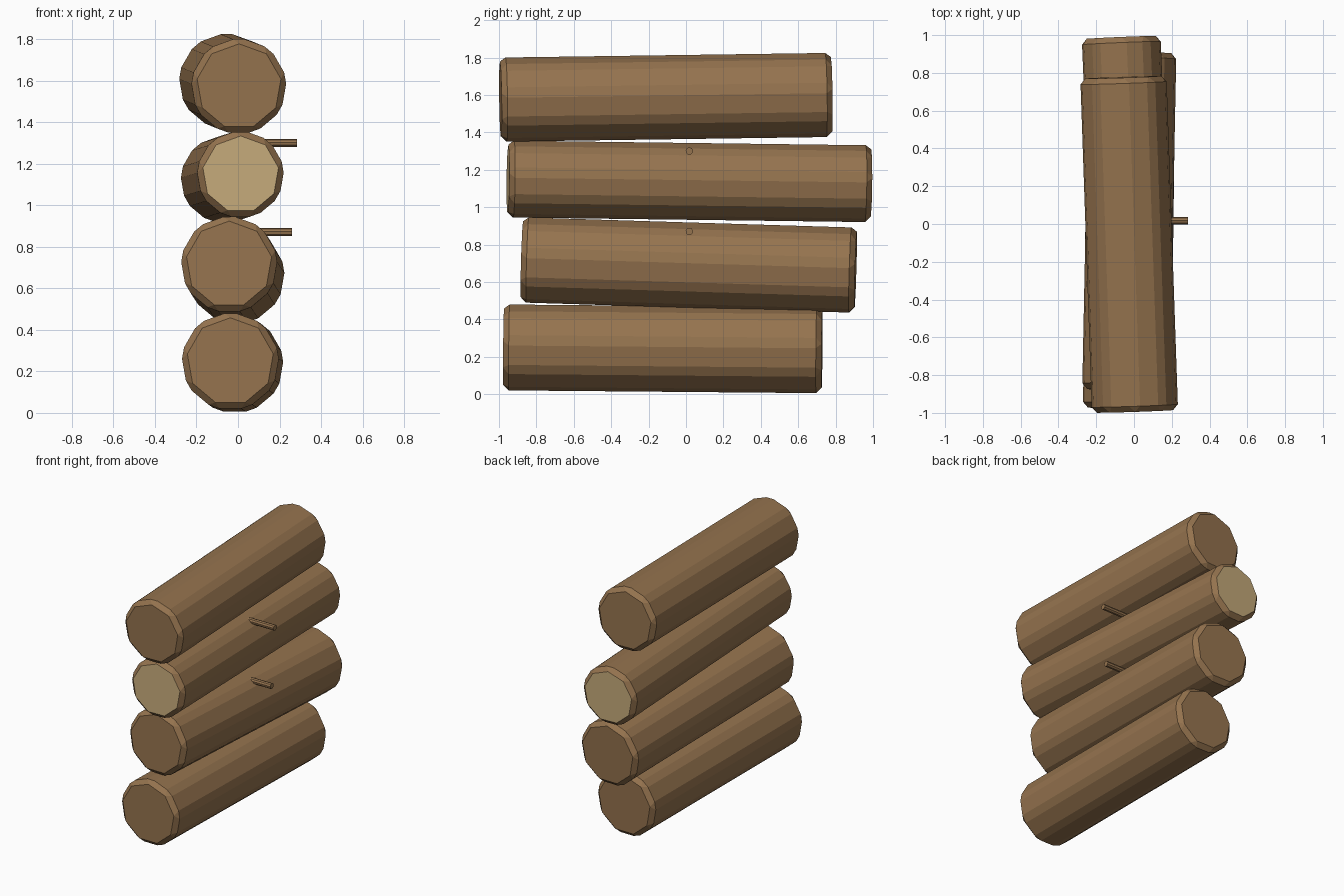
import bpy
from mathutils import Vector

if "Cube" in bpy.data.objects:
    bpy.data.objects.remove(bpy.data.objects["Cube"])


def material(name, rgb):
    mat = bpy.data.materials.new(name)
    mat.diffuse_color = (*rgb, 1.0)
    mat.use_nodes = True
    mat.node_tree.nodes["Principled BSDF"].inputs["Base Color"].default_value = mat.diffuse_color
    return mat


bark = material("brown_bark", (0.30, 0.172, 0.077))
cut_wood = material("pale_cut_wood", (0.57, 0.41, 0.20))


def rod(name, start, end, radius, sides, bevel=0.0, pale_ends=False):
    """Many-sided rod from start to end, with one corner pointing up."""
    a, b = Vector(start), Vector(end)
    axis = a - b
    bpy.ops.mesh.primitive_cylinder_add(
        vertices=sides, radius=radius, depth=axis.length, location=(a + b) / 2)
    ob = bpy.context.object
    ob.name = name
    ob.rotation_euler = axis.to_track_quat('Z', 'Y').to_euler()
    ob.data.materials.append(bark)
    ob.data.materials.append(cut_wood)
    if bevel:
        # chamfers both the end rims and the long edges
        mod = ob.modifiers.new("chamfer", 'BEVEL')
        mod.width = bevel
        mod.segments = 1
        mod.limit_method = 'ANGLE'
        mod.angle_limit = 0.52
        bpy.ops.object.modifier_apply(modifier=mod.name)
    if pale_ends:
        for face in ob.data.polygons:
            if abs(face.normal.z) > 0.95:
                face.material_index = 1
    return ob


# stacked logs: front centre, back centre, radius, pale sawn ends
logs = {
    "bottom_log": ((-0.037, -0.975, 0.248), (-0.015, 0.727, 0.233), 0.242, False),
    "lower_middle_log": ((-0.043, -0.878, 0.716), (-0.007, 0.907, 0.661), 0.240, False),
    "upper_middle_log": ((0.013, -0.952, 1.149), (-0.068, 0.988, 1.124), 0.217, True),
    "top_log": ((0.005, -0.992, 1.573), (-0.056, 0.777, 1.598), 0.237, False),
}
for name, (front, back, radius, pale) in logs.items():
    rod(name, front, back, radius, 9, 0.03, pale)

# small pegs sticking out of the right side
for name, tip, z in (("lower_peg", 0.26, 0.87), ("upper_peg", 0.285, 1.30)):
    rod(name, (tip, 0.018, z), (0.0, 0.018, z), 0.02, 9)
